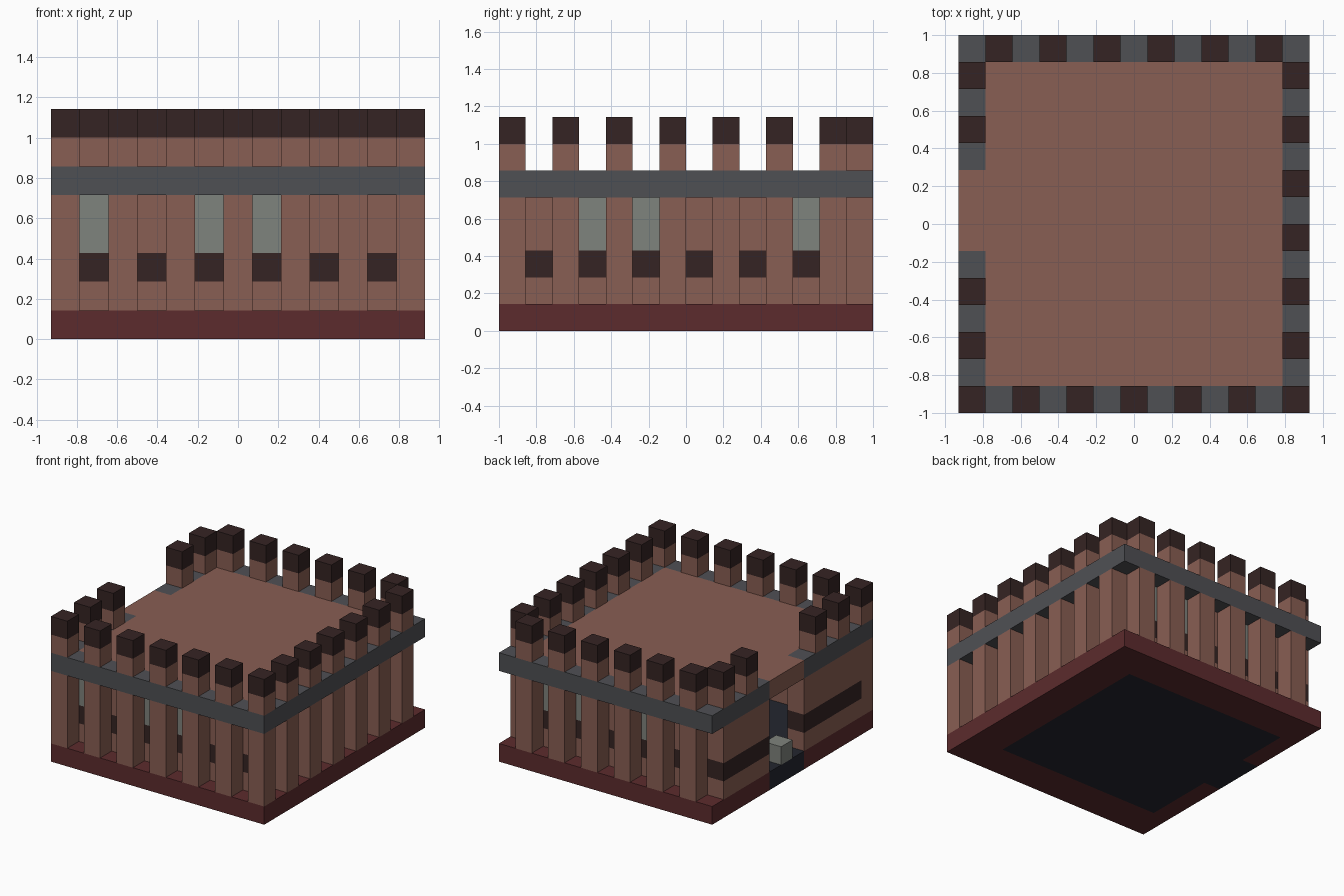
import bpy, bmesh
from mathutils import Vector

if "Cube" in bpy.data.objects:
    bpy.data.objects.remove(bpy.data.objects["Cube"], do_unlink=True)

U = 1 / 7                 # edge of one building block
NX, NY = 13, 14           # footprint in blocks


def make_material(name, code):
    """Flat material from an sRGB hex code."""
    def linear(c):
        c /= 255
        return c / 12.92 if c <= 0.04045 else ((c + 0.055) / 1.055) ** 2.4
    rgba = tuple(linear(c) for c in bytes.fromhex(code)) + (1,)
    mat = bpy.data.materials.new(name)
    mat.use_nodes = True
    mat.diffuse_color = rgba
    bsdf = mat.node_tree.nodes["Principled BSDF"]
    bsdf.inputs["Base Color"].default_value = rgba
    bsdf.inputs["Roughness"].default_value = 0.9
    return mat


MATS = {
    "clay": make_material("clay_brown", "895e53"),
    "dark": make_material("dark_brown", "352423"),
    "stone": make_material("slate_grey", "4f5054"),
    "glass": make_material("pale_grey", "7f837d"),
    "maroon": make_material("maroon", "5c2b2d"),
    "navy": make_material("dark_navy", "24262f"),
}

parts = {}      # part name -> {block: colour}
filled = set()  # every block in use


def put(part, colour, i, j, k):
    parts.setdefault(part, {})[(i, j, k)] = colour
    filled.add((i, j, k))


def in_door(i, j):
    return i == 0 and 6 <= j <= 8


def on_edge(i, j):
    return i in (0, NX - 1) or j in (0, NY - 1)


def has_pillar(i, j):
    """Every other block round the edge, skipping the doorway."""
    if j == NY - 1:
        return i % 2 == 1
    if j == 0:
        return i % 2 == 0
    return i in (0, NX - 1) and j % 2 == 0 and not in_door(i, j)


def in_wall(i, j):
    inside = 0 <= i <= 11 and 1 <= j <= 12
    return inside and (i in (0, 11) or j in (1, 12)) and not in_door(i, j)


def is_window(i, j):
    return ((j == 1 and i in (1, 5, 7)) or (j == 12 and i in (4, 8, 10))
            or (i == 11 and j in (3, 5, 11)))


for i in range(NX):
    for j in range(NY):
        # Plinth and sunken floor running out through the doorway
        if (1 <= i <= 10 and 2 <= j <= 11) or in_door(i, j):
            put("floor", "navy", i, j, 0)
        else:
            put("plinth", "maroon", i, j, 0)

        # Walls with a dark course and windows, or free-standing pillars
        for k in range(1, 5):
            if in_wall(i, j):
                if k == 2:
                    put("wall_course", "dark", i, j, k)
                elif k > 2 and is_window(i, j):
                    put("windows", "glass", i, j, k)
                else:
                    put("walls", "clay", i, j, k)
            elif has_pillar(i, j):
                put("pillars", "clay", i, j, k)

        # Roof slab and the band around it
        if on_edge(i, j) and not in_door(i, j):
            put("roof_band", "stone", i, j, 5)
        else:
            put("roof", "clay", i, j, 5)

        # Battlements with dark caps
        if has_pillar(i, j):
            put("battlements", "clay", i, j, 6)
            put("battlement_caps", "dark", i, j, 7)

# Block standing in the doorway
put("door_block", "glass", 0, 7, 1)


def build(part, blocks):
    """One mesh per part, made of the outward faces of its blocks."""
    bm = bmesh.new()
    colours = sorted(set(blocks.values()))
    for cell, colour in blocks.items():
        for axis in range(3):
            for side in (0, 1):
                neighbour = list(cell)
                neighbour[axis] += 2 * side - 1
                if tuple(neighbour) in filled:
                    continue
                a, b = (axis + 1) % 3, (axis + 2) % 3
                corners = []
                for s, t in ((0, 0), (1, 0), (1, 1), (0, 1)):
                    p = Vector(cell)
                    p[axis] += side
                    p[a] += s
                    p[b] += t
                    corners.append(bm.verts.new((p - Vector((NX / 2, NY / 2, 0))) * U))
                face = bm.faces.new(corners if side else corners[::-1])
                face.material_index = colours.index(colour)
    bmesh.ops.remove_doubles(bm, verts=bm.verts, dist=U / 100)
    # Merge coplanar faces into large flat ones
    bmesh.ops.dissolve_limit(bm, angle_limit=0.01, verts=bm.verts, edges=bm.edges)
    mesh = bpy.data.meshes.new(part)
    bm.to_mesh(mesh)
    bm.free()
    for c in colours:
        mesh.materials.append(MATS[c])
    bpy.context.scene.collection.objects.link(bpy.data.objects.new(part, mesh))


for part, blocks in parts.items():
    build(part, blocks)
